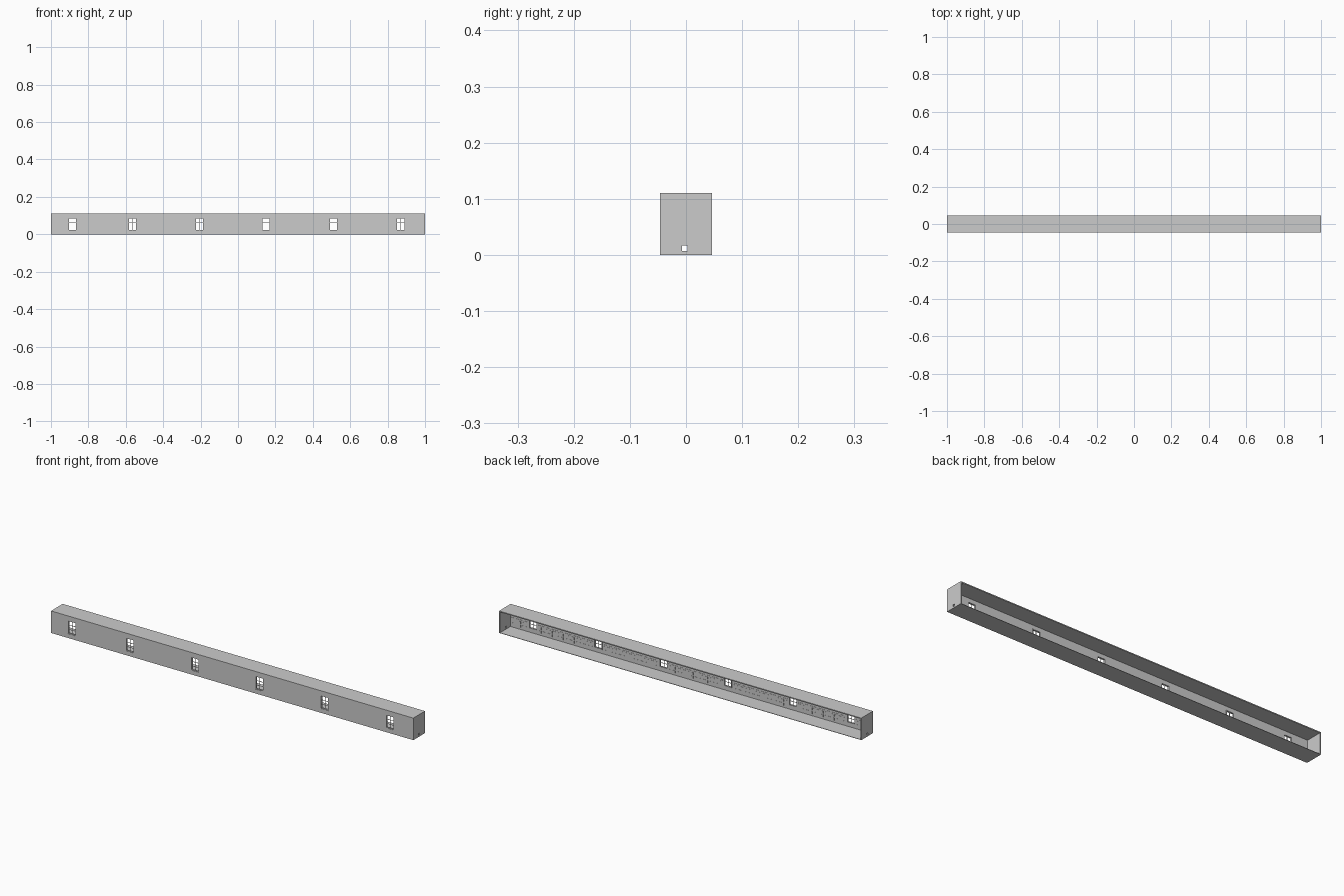
import bpy, bmesh
from mathutils import Matrix, Vector

if "Cube" in bpy.data.objects:
    bpy.data.objects.remove(bpy.data.objects["Cube"])

WINDOWS = (-0.885, -0.565, -0.205, 0.15, 0.51, 0.87)
WW, Z0, Z1 = 0.044, 0.021, 0.087      # window width, bottom, top
Y0, Y1 = -0.046, 0.046                # front and back
WALL = 0.009                          # front wall thickness


def boxes(name, items):
    """One object from boxes given as (x0, x1, y0, y1, z0, z1)."""
    bm = bmesh.new()
    for x0, x1, y0, y1, z0, z1 in items:
        m = Matrix.Translation(Vector((x0 + x1, y0 + y1, z0 + z1)) / 2)
        m = m @ Matrix.Diagonal((x1 - x0, y1 - y0, z1 - z0, 1))
        bmesh.ops.create_cube(bm, size=1, matrix=m)
    me = bpy.data.meshes.new(name)
    bm.to_mesh(me)
    bm.free()
    ob = bpy.data.objects.new(name, me)
    bpy.context.collection.objects.link(ob)
    return ob


def cut(ob, items):
    """Cut boxes out of an object and remove the cutter."""
    cutter = boxes("cutter", items)
    cutter.hide_render = True
    mod = ob.modifiers.new("openings", 'BOOLEAN')
    mod.operation, mod.solver, mod.object = 'DIFFERENCE', 'EXACT', cutter
    bpy.context.view_layer.objects.active = ob
    bpy.ops.object.modifier_apply(modifier=mod.name)
    bpy.data.objects.remove(cutter)


# Floor and roof slabs; the back stays open
boxes("floor", [(-1, 1, Y0, Y1, 0, 0.002)])
boxes("roof", [(-1, 1, Y0, Y1, 0.105, 0.11)])

# Front wall with six window openings
wall = boxes("front_wall", [(-0.995, 0.995, Y0, Y0 + WALL, 0.002, 0.105)])
cut(wall, [(x - WW / 2, x + WW / 2, Y0 - 0.01, Y0 + WALL + 0.01, Z0, Z1) for x in WINDOWS])

# End walls, each with a small square opening near the floor
for side, label in ((-1, "left"), (1, "right")):
    a, b = sorted((side * 0.995, side))
    end = boxes(label + "_end_wall", [(a, b, Y0 + WALL, Y1, 0.002, 0.105)])
    cut(end, [(a - 0.01, b + 0.01, -0.007, 0.003, 0.007, 0.017)])
    boxes(label + "_corner_post", [(a, b, Y0, Y0 + WALL, 0.002, 0.105)])

# Window frames with glazing bars
for i, x in enumerate(WINDOWS):
    h, t, b = WW / 2, 0.003, 0.0012
    ya, yb = Y0 + 0.001, Y0 + WALL + 0.001
    yc, yd = Y0 + 0.003, Y0 + 0.006
    boxes(f"window_frame_{i + 1}", [
        (x - h, x - h + t, ya, yb, Z0, Z1), (x + h - t, x + h, ya, yb, Z0, Z1),
        (x - h + t, x + h - t, ya, yb, Z0, Z0 + t),
        (x - h + t, x + h - t, ya, yb, Z1 - t, Z1)])
    bars = [(x - b / 2, x + b / 2, yc, yd, Z0 + t, Z1 - t)]
    bars += [(x - h + t, x + h - t, yc, yd, z - b / 2, z + b / 2) for z in (0.042, 0.064)]
    boxes(f"glazing_bars_{i + 1}", bars)

# Inner wall relief: rows of small panels and a rail between the windows
inner = Y0 + WALL
edges = [-0.99] + [e for x in WINDOWS for e in (x - WW / 2 - 0.006, x + WW / 2 + 0.006)] + [0.99]
panels, rails = [], []
for x0, x1 in zip(edges[::2], edges[1::2]):
    n = max(1, round((x1 - x0) / 0.02))
    w = (x1 - x0) / n
    for row, z in enumerate((0.012, 0.03)):
        for k in range(n):
            xa = x0 + k * w
            panels.append((xa + 0.003, xa + w - 0.003, inner, inner + 0.0008, z, z + 0.012))
    rails.append((x0, x1, inner, inner + 0.001, 0.047, 0.050))
boxes("inner_wall_panels", panels)
boxes("inner_wall_rail", rails)
